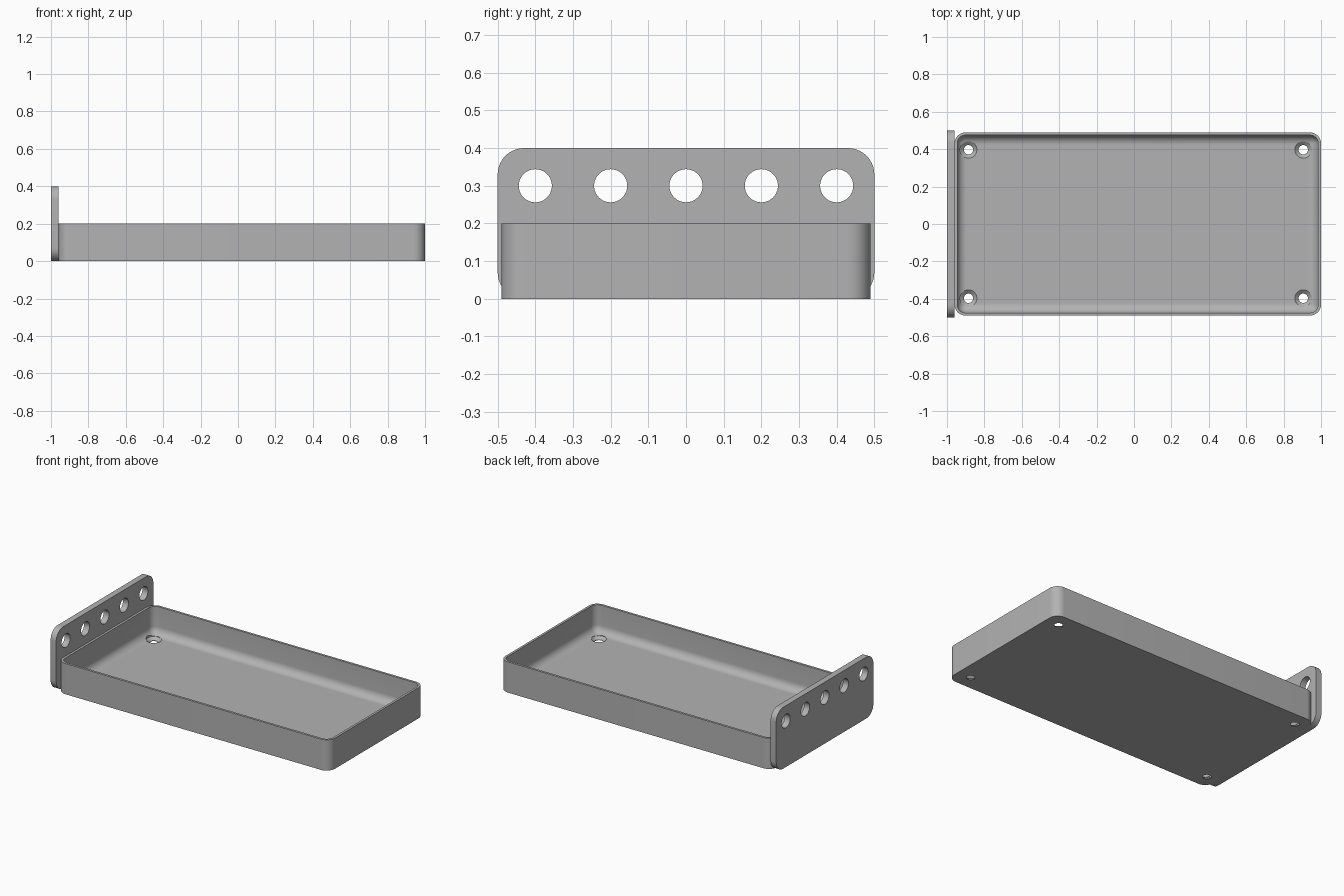
import bpy, bmesh, math
from mathutils import Vector

if "Cube" in bpy.data.objects:
    bpy.data.objects.remove(bpy.data.objects["Cube"])

grey = bpy.data.materials.new("mid_grey")
grey.use_nodes = True
colour = (0.45, 0.45, 0.45, 1)
grey.diffuse_color = colour
grey.node_tree.nodes["Principled BSDF"].inputs["Base Color"].default_value = colour


def rounded_rect(width, height, radius, steps=10):
    """Outline points of a rounded rectangle centred on the origin."""
    points = []
    for corner, (sx, sy) in enumerate([(1, 1), (-1, 1), (-1, -1), (1, -1)]):
        for i in range(steps + 1):
            a = math.pi / 2 * (corner + i / steps)
            points.append((sx * (width / 2 - radius) + radius * math.cos(a),
                           sy * (height / 2 - radius) + radius * math.sin(a)))
    return points


def loft(name, rings):
    """Skin a stack of matching rings and cap both ends."""
    bm = bmesh.new()
    loops = [[bm.verts.new(p) for p in ring] for ring in rings]
    for low, high in zip(loops, loops[1:]):
        for i in range(len(low)):
            j = (i + 1) % len(low)
            bm.faces.new((low[i], low[j], high[j], high[i]))
    bm.faces.new(loops[0][::-1])
    bm.faces.new(loops[-1])
    bmesh.ops.recalc_face_normals(bm, faces=bm.faces)
    mesh = bpy.data.meshes.new(name)
    bm.to_mesh(mesh)
    bm.free()
    obj = bpy.data.objects.new(name, mesh)
    mesh.materials.append(grey)
    bpy.context.collection.objects.link(obj)
    return obj


def turned_cutter(name, profile, centre, axis):
    """Round cutter from (radius, distance) pairs along an axis."""
    turn = Vector((0, 0, 1)).rotation_difference(Vector(axis))
    rings = [[Vector(centre) + turn @ Vector((r * math.cos(a), r * math.sin(a), d))
              for a in (math.tau * i / 40 for i in range(40))] for r, d in profile]
    return loft(name, rings)


def cut(obj, cutters):
    for cutter in cutters:
        mod = obj.modifiers.new("hole", "BOOLEAN")
        mod.operation = "DIFFERENCE"
        mod.solver = "EXACT"
        mod.object = cutter
        bpy.context.view_layer.objects.active = obj
        bpy.ops.object.modifier_apply(modifier=mod.name)
        bpy.data.objects.remove(cutter)
    bpy.ops.object.select_all(action="DESELECT")
    obj.select_set(True)
    bpy.ops.object.shade_smooth_by_angle(angle=math.radians(30))


# Tray: outer wall, thin rim, inner wall and filleted floor
LENGTH, WIDTH, HEIGHT, CORNER = 1.96, 0.98, 0.2, 0.06
WALL, FLOOR, FILLET = 0.015, 0.02, 0.05
section = [(0, 0), (0, HEIGHT), (WALL, HEIGHT)]
for i in range(9):
    a = math.pi / 2 * i / 8
    section.append((WALL + FILLET * (1 - math.cos(a)), FLOOR + FILLET * (1 - math.sin(a))))
rings = []
for inset, z in section:
    outline = rounded_rect(LENGTH - 2 * inset, WIDTH - 2 * inset, max(CORNER - inset, 0.004))
    rings.append([(x + 0.02, y, z) for x, y in outline])
tray = loft("tray", rings)

# Countersunk screw holes in the floor corners
sink = [(0.025, -0.05), (0.025, 0.003), (0.045, FLOOR), (0.045, 0.1)]
cut(tray, [turned_cutter("screw_cutter", sink, (x, y, 0), (0, 0, 1))
           for x in (-0.885, 0.905) for y in (-0.397, 0.397)])

# Upright end panel with a row of round holes
outline = rounded_rect(1.0, 0.4, 0.07)
panel = loft("end_panel", [[(x, y, z + 0.2) for y, z in outline] for x in (-1.0, -0.96)])
cut(panel, [turned_cutter("panel_cutter", [(0.044, -0.1), (0.044, 0.1)],
                          (-0.98, 0.2 * i, 0.3), (1, 0, 0)) for i in range(-2, 3)])
